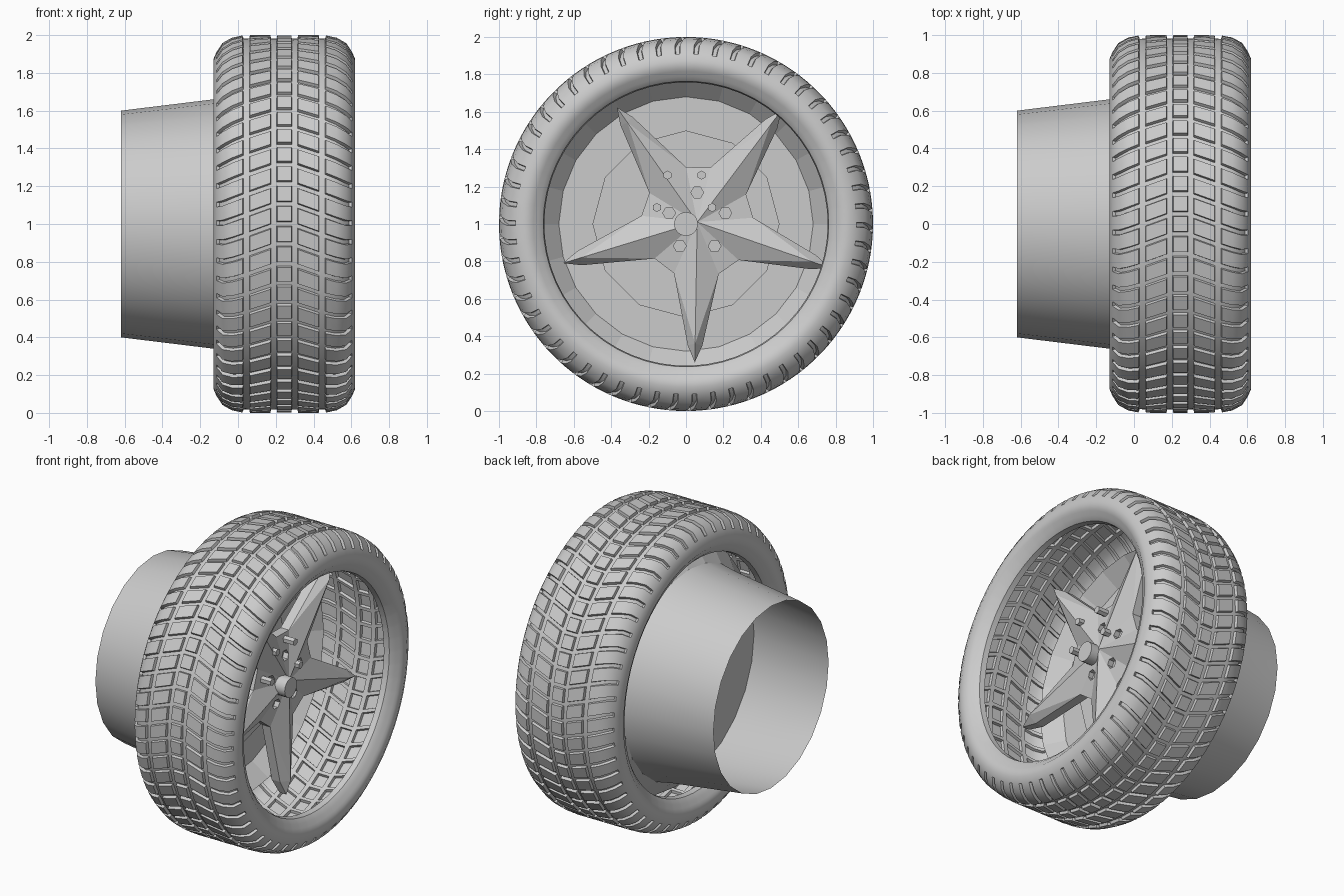
import bpy, bmesh
from math import cos, sin, pi, radians
from mathutils import Matrix, Vector

cube = bpy.data.objects.get("Cube")
if cube:
    bpy.data.objects.remove(cube, do_unlink=True)

# Single plain grey
GREY = (0.6, 0.6, 0.6, 1)
grey = bpy.data.materials.new("plain_grey")
grey.use_nodes = True
grey.diffuse_color = GREY
grey.node_tree.nodes["Principled BSDF"].inputs["Base Color"].default_value = GREY


def polar(x, r, t, y=0.0, z=1.0):
    """Point around an axis parallel to x."""
    return Vector((x, y + r * cos(t), z + r * sin(t)))


def finish(bm, name, smooth=None):
    mesh = bpy.data.meshes.new(name)
    bm.to_mesh(mesh)
    bm.free()
    obj = bpy.data.objects.new(name, mesh)
    bpy.context.collection.objects.link(obj)
    mesh.materials.append(grey)
    if smooth:
        bpy.ops.object.select_all(action='DESELECT')
        obj.select_set(True)
        bpy.context.view_layer.objects.active = obj
        bpy.ops.object.shade_smooth_by_angle(angle=radians(smooth))
    return obj


def lathe(bm, rings):
    """Skin rings of points, each ring closed; returns faces as [strip][cell]."""
    rows = [[bm.verts.new(p) for p in ring] for ring in rings]
    n = len(rows[0])
    return [[bm.faces.new((a[j], a[(j + 1) % n], b[(j + 1) % n], b[j]))
             for j in range(n)] for a, b in zip(rows, rows[1:])]


def prism(bm, r, x0, x1, y, z, sides, turn=0.0):
    rot = Matrix.Rotation(pi / 2, 4, 'Y') @ Matrix.Rotation(turn, 4, 'Z')
    bmesh.ops.create_cone(bm, cap_ends=True, segments=sides, radius1=r, radius2=r,
                          depth=x1 - x0,
                          matrix=Matrix.Translation(((x0 + x1) / 2, y, z)) @ rot)


# Tyre: one skin whose tread blocks are raised out of the groove floor
MID = 0.245
PITCHES = 58
half = [(0.04, 0.982), (0.07, 0.982), (0.185, 0.982), (0.215, 0.981), (0.27, 0.97),
        (0.315, 0.945), (0.342, 0.905), (0.357, 0.87), (0.353, 0.835), (0.345, 0.825),
        (0.335, 0.80), (0.315, 0.78), (0.285, 0.775)]
kinds = ["groove", "block", "groove", "block", "block", "block"] + ["wall"] * 6
profile = [(-u, r) for u, r in reversed(half)] + half
strips = kinds[::-1] + ["block"] + kinds


def tread_ring(u, r):
    sweep = 0.37 * max(0.0, min(abs(u), 0.32) - 0.04)
    step = 2 * pi / PITCHES
    return [polar(MID + u, r, sweep + step * (k + f))
            for k in range(PITCHES) for f in (0.1, 0.9)]


bm = bmesh.new()
cells = lathe(bm, [tread_ring(u, r) for u, r in profile])
bm.normal_update()
raised = [f for kind, strip in zip(strips, cells) for j, f in enumerate(strip)
          if kind == "wall" or (kind == "block" and j % 2 == 0)]
bmesh.ops.inset_region(bm, faces=raised, thickness=0.003, depth=0.018,
                       use_boundary=False, use_even_offset=True)
finish(bm, "tyre", 35)

# Barrel: open tapered tube, closed by a disc and flared inside the tyre
SIDES = 24


def circle(x, r, sides=SIDES):
    return [polar(x, r, 2 * pi * k / sides + pi / 2) for k in range(sides)]


bm = bmesh.new()
lathe(bm, [circle(-0.62, 0.6), circle(-0.13, 0.66), circle(-0.02, 0.68)])
finish(bm, "barrel", 30)

bm = bmesh.new()
lathe(bm, [circle(-0.02, 0.68), circle(0.08, 0.78)])
finish(bm, "rim_flare")

bm = bmesh.new()
bm.faces.new([bm.verts.new(p) for p in circle(-0.02, 0.68)])
finish(bm, "barrel_disc")

bm = bmesh.new()
prism(bm, 0.5, -0.02, 0.0, 0, 1, 12)
finish(bm, "brake_disc")

# Five-pointed star of ridged spokes, slightly off the wheel axis
SY, SZ = 0.06, 1.01
FIFTH = 2 * pi / 5


def star_point(x, r, t):
    return polar(x, r, t, SY, SZ)


bm = bmesh.new()
centre = bm.verts.new(star_point(0.33, 0, 0))
back_centre = bm.verts.new(star_point(0.22, 0, 0))
outline, back = [], []
for k in range(5):
    a = radians(269) + k * FIFTH
    ridge = bm.verts.new(star_point(0.35, 0.65, a))
    spoke = []
    for r, turn, front_x, back_x in ((0.3, -0.41, 0.28, 0.22), (0.66, -0.06, 0.3, 0.24),
                                     (0.75, 0, 0.32, 0.27),
                                     (0.66, 0.06, 0.3, 0.24), (0.3, 0.41, 0.28, 0.22)):
        spoke.append(bm.verts.new(star_point(front_x, r, a + turn)))
        back.append(bm.verts.new(star_point(back_x, r, a + turn)))
    outline += spoke
    n0, s0, tip, s1, n1 = spoke
    for face in ((centre, n0, ridge), (n0, s0, ridge), (s0, tip, ridge),
                 (tip, s1, ridge), (s1, n1, ridge), (n1, centre, ridge)):
        bm.faces.new(face)
count = len(outline)
for i in range(count):
    j = (i + 1) % count
    bm.faces.new((outline[i], back[i], back[j], outline[j]))
    bm.faces.new((back_centre, back[j], back[i]))
    if i % 5 == 4:
        bm.faces.new((centre, outline[i], outline[j]))
bmesh.ops.recalc_face_normals(bm, faces=bm.faces)
star = finish(bm, "star_spokes")

# Hexagonal bolt pockets cut into the valleys between spokes
bm = bmesh.new()
for k in range(5):
    p = star_point(0, 0.158, pi / 2 + k * FIFTH)
    prism(bm, 0.034, 0.27, 0.42, p.y, p.z, 6)
cutter = finish(bm, "pocket_cutter")
cutter.hide_render = True
cut = star.modifiers.new("pockets", 'BOOLEAN')
cut.operation = 'DIFFERENCE'
cut.solver = 'EXACT'
cut.object = cutter
bpy.context.view_layer.objects.active = star
bpy.ops.object.modifier_apply(modifier=cut.name)
bpy.data.objects.remove(cutter, do_unlink=True)

# Hexagonal studs and the round hub cap
bm = bmesh.new()
for k in range(5):
    p = polar(0, 0.155, radians(54) + k * FIFTH, -0.008, 1.136)
    prism(bm, 0.024, 0.26, 0.36, p.y, p.z, 6, pi / 6)
finish(bm, "wheel_studs")

bm = bmesh.new()
prism(bm, 0.064, 0.24, 0.385, 0, 1, 16)
finish(bm, "hub_cap", 30)
